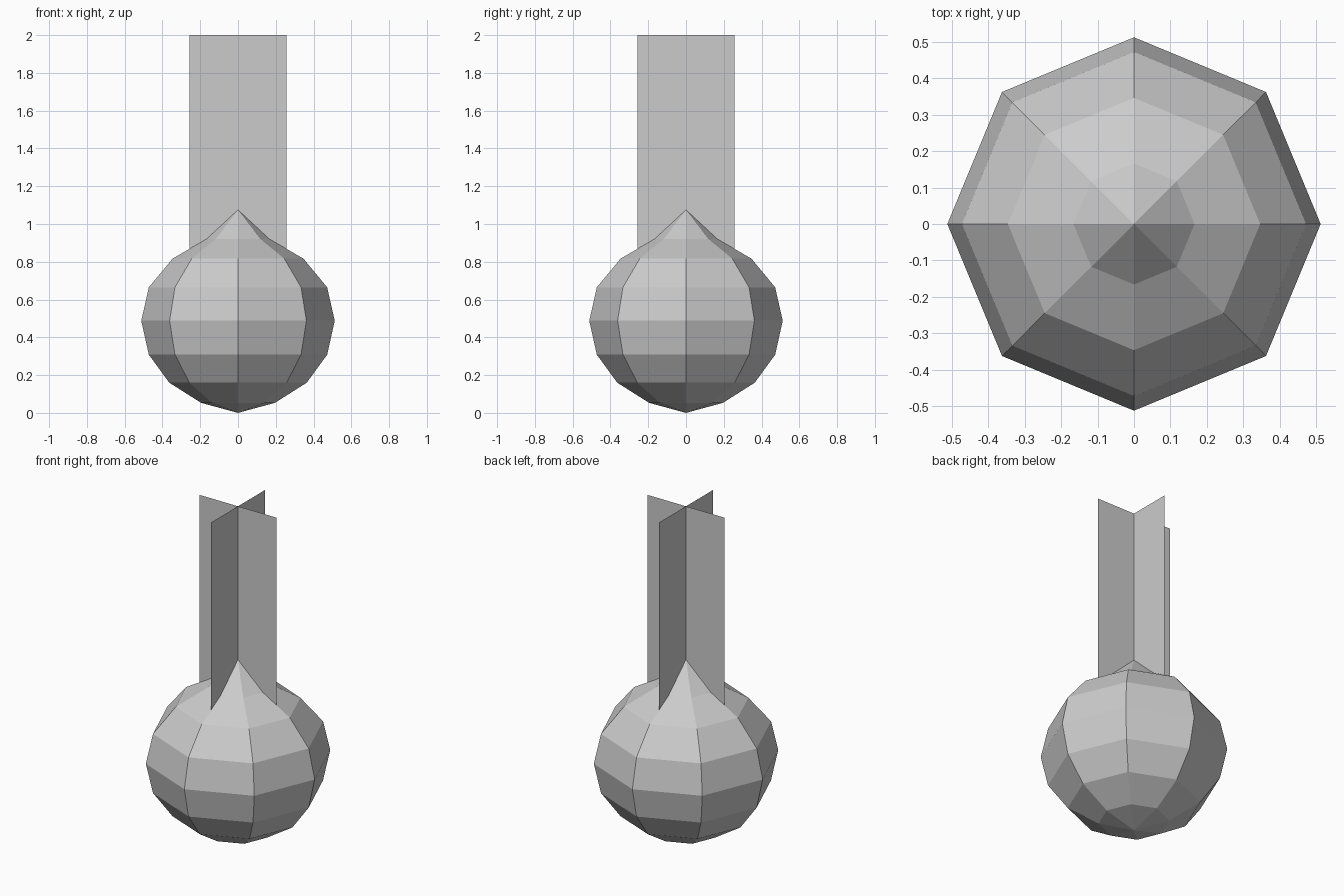
import bpy, bmesh
from math import cos, sin, pi, radians

if "Cube" in bpy.data.objects:
    bpy.data.objects.remove(bpy.data.objects["Cube"])

SIDES = 8
# (radius, height) from the bottom pole to the pinched tip
PROFILE = [(0, 0.0), (0.195, 0.053), (0.364, 0.16), (0.472, 0.308), (0.512, 0.488),
           (0.472, 0.665), (0.346, 0.817), (0.166, 0.921), (0, 1.075)]


def finish(bm, name):
    mesh = bpy.data.meshes.new(name)
    bm.to_mesh(mesh)
    bm.free()
    obj = bpy.data.objects.new(name, mesh)
    bpy.context.collection.objects.link(obj)
    return obj


# Faceted bulb: lathe the profile around z
bm = bmesh.new()
rings = []
for r, z in PROFILE:
    n = SIDES if r else 1
    rings.append([bm.verts.new((r * cos(2 * pi * i / SIDES), r * sin(2 * pi * i / SIDES), z))
                  for i in range(n)])
for low, high in zip(rings, rings[1:]):
    for i in range(SIDES):
        j = i + 1
        quad = [low[i % len(low)], low[j % len(low)], high[j % len(high)], high[i % len(high)]]
        bm.faces.new(list(dict.fromkeys(quad)))
bmesh.ops.recalc_face_normals(bm, faces=bm.faces)
finish(bm, "bulb")

# Two crossed upright cards rising out of the bulb
HALF, BOTTOM, TOP = 0.258, 0.8, 2.0
for name, angle in (("stem_card_x", 0), ("stem_card_y", 90)):
    bm = bmesh.new()
    bm.faces.new([bm.verts.new((x, 0, z)) for x, z in
                  ((-HALF, BOTTOM), (HALF, BOTTOM), (HALF, TOP), (-HALF, TOP))])
    finish(bm, name).rotation_euler.z = radians(angle)
